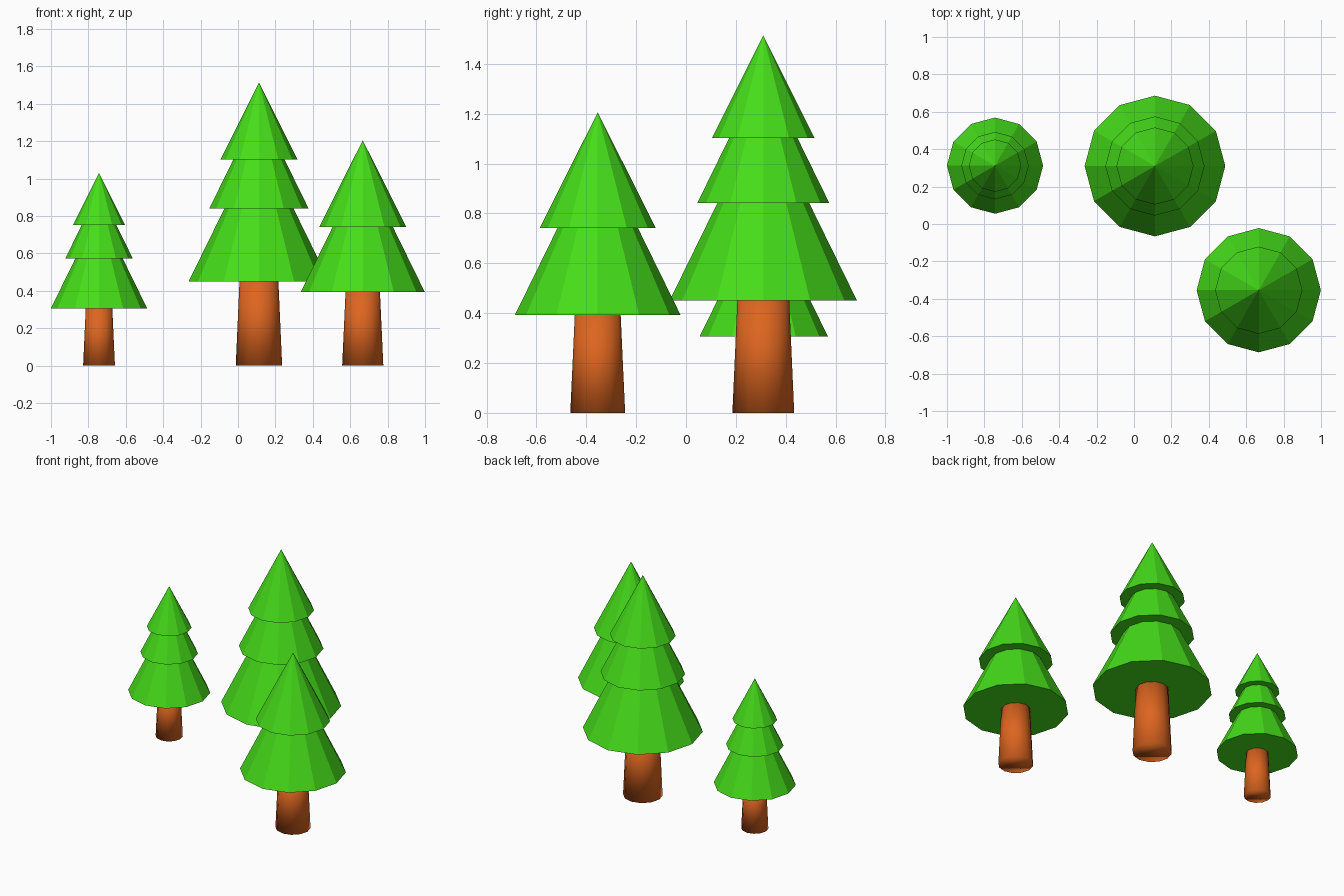
import bpy
import bmesh
from math import cos, sin, pi

if "Cube" in bpy.data.objects:
    bpy.data.objects.remove(bpy.data.objects["Cube"])

SIDES = 12
SLOPE = 0.49  # foliage radius lost per unit of height


def material(name, color):
    mat = bpy.data.materials.new(name)
    mat.diffuse_color = color
    mat.use_nodes = True
    mat.node_tree.nodes["Principled BSDF"].inputs["Base Color"].default_value = mat.diffuse_color
    return mat


def lathe(name, profile, location, mat, smooth):
    """Revolve (radius, z) points around z; radius 0 makes a pole."""
    bm = bmesh.new()
    rings = []
    for r, z in profile:
        n = SIDES if r > 0 else 1
        rings.append([bm.verts.new((r * cos(2 * pi * i / SIDES),
                                    r * sin(2 * pi * i / SIDES), z))
                      for i in range(n)])
    for low, high in zip(rings, rings[1:]):
        for i in range(SIDES):
            j = (i + 1) % SIDES
            if len(high) == 1:
                bm.faces.new((low[i], low[j], high[0]))
            else:
                bm.faces.new((low[i], low[j], high[j], high[i]))
    bm.faces.new(rings[0][::-1])
    bmesh.ops.recalc_face_normals(bm, faces=bm.faces)
    for f in bm.faces:
        f.smooth = smooth
    mesh = bpy.data.meshes.new(name)
    bm.to_mesh(mesh)
    bm.free()
    mesh.materials.append(mat)
    obj = bpy.data.objects.new(name, mesh)
    obj.location = location
    bpy.context.collection.objects.link(obj)
    return obj


green = material("needles", (0.06, 0.72, 0.01, 1))
brown = material("bark", (0.72, 0.13, 0.014, 1))


def tree(name, x, y, trunk_radii, tiers, apex):
    base = tiers[0][1]
    # Tapered trunk
    bottom, top = trunk_radii
    lathe(name + "_trunk", [(bottom, 0), (top, base), (0, base + 0.003)],
          (x, y, 0), brown, True)
    # Stacked skirts: each tier narrows up to the flat underside of the next
    profile = []
    for (r, z), (_, z_next) in zip(tiers, tiers[1:]):
        profile += [(r, z), (r - SLOPE * (z_next - z), z_next)]
    profile += [tiers[-1], (0, apex)]
    lathe(name + "_foliage", profile, (x, y, 0), green, False)


tree("small_tree", -0.743, 0.312, (0.085, 0.071),
     [(0.257, 0.307), (0.180, 0.574), (0.140, 0.751)], 1.031)
tree("tall_tree", 0.112, 0.31, (0.124, 0.104),
     [(0.376, 0.450), (0.265, 0.841), (0.206, 1.102)], 1.514)
tree("medium_tree", 0.667, -0.354, (0.110, 0.092),
     [(0.332, 0.393), (0.233, 0.741)], 1.205)
